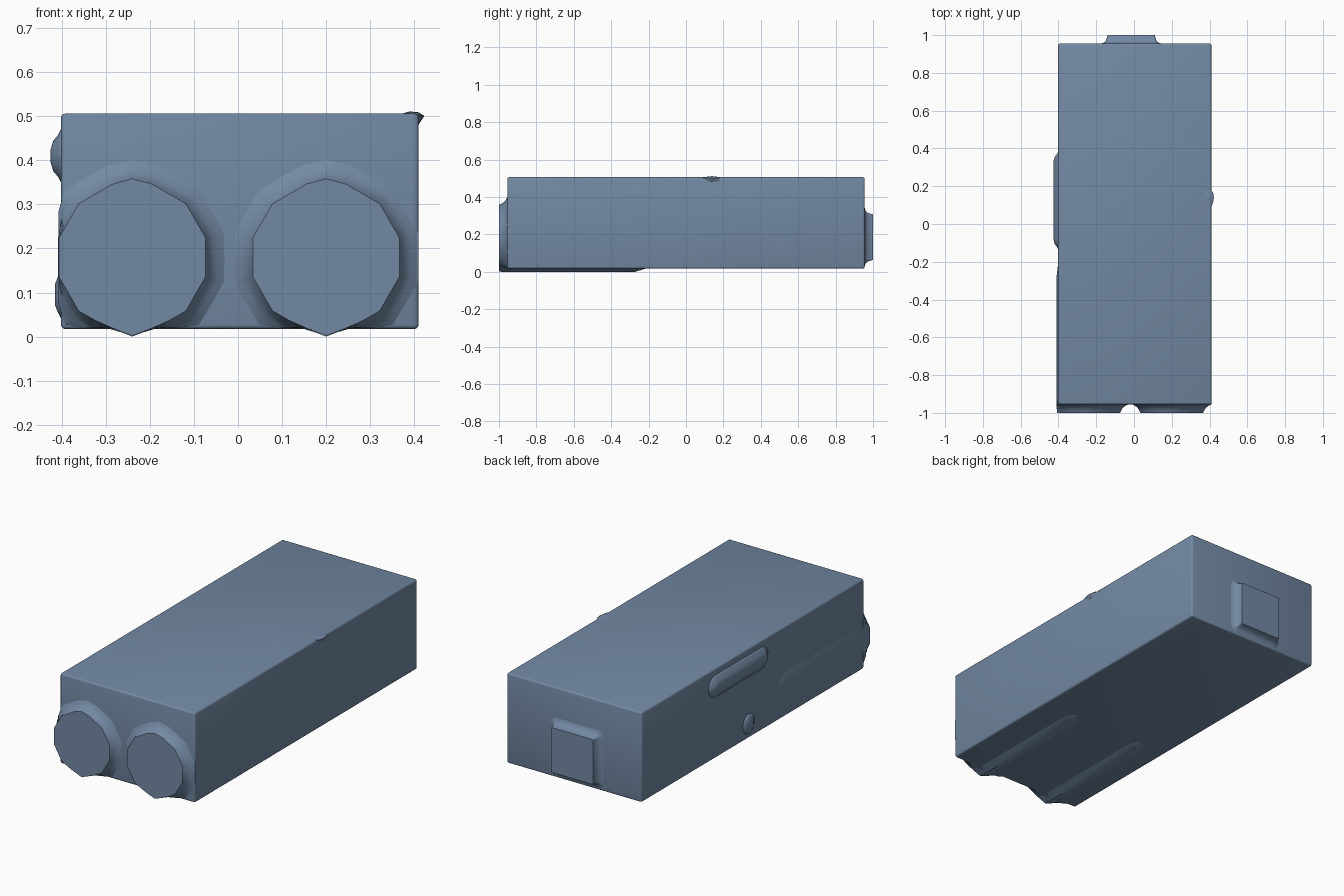
import bpy, bmesh, math

if "Cube" in bpy.data.objects:
    bpy.data.objects.remove(bpy.data.objects["Cube"], do_unlink=True)

COLOR = (0.17, 0.25, 0.37, 1)
mat = bpy.data.materials.new("slate_blue")
mat.use_nodes = True
mat.diffuse_color = COLOR
mat.node_tree.nodes["Principled BSDF"].inputs["Base Color"].default_value = COLOR

LEFT, RIGHT, FLOOR, ROOF, HALF = -0.402, 0.41, 0.017, 0.506, 0.955


def finish(name, bm, angle=40):
    bmesh.ops.recalc_face_normals(bm, faces=bm.faces)
    mesh = bpy.data.meshes.new(name)
    bm.to_mesh(mesh)
    bm.free()
    mesh.materials.append(mat)
    ob = bpy.data.objects.new(name, mesh)
    bpy.context.collection.objects.link(ob)
    bpy.ops.object.select_all(action="DESELECT")
    ob.select_set(True)
    bpy.context.view_layer.objects.active = ob
    bpy.ops.object.shade_smooth_by_angle(angle=math.radians(angle))
    return ob


def loft(name, rings, angle=40):
    """Skin a list of closed rings and cap both ends."""
    bm = bmesh.new()
    loops = [[bm.verts.new(p) for p in ring] for ring in rings]
    for a, b in zip(loops, loops[1:]):
        for i in range(len(a)):
            j = (i + 1) % len(a)
            bm.faces.new((a[i], a[j], b[j], b[i]))
    bm.faces.new(loops[0])
    bm.faces.new(loops[-1])
    return finish(name, bm, angle)


def rounded_rect(a, b, r, n=5):
    """Outline of half size a by half size b with corner radius r."""
    pts = []
    for k, (sx, sy) in enumerate(((1, 1), (-1, 1), (-1, -1), (1, -1))):
        for i in range(n):
            t = (k + i / (n - 1)) * math.pi / 2
            pts.append((sx * (a - r) + r * math.cos(t), sy * (b - r) + r * math.sin(t)))
    return pts


def mound(name, a, b, r, steps, place, angle=40):
    """Raised pad: each step is (outward offset, height)."""
    rings = [[place(u, v, h) for u, v in rounded_rect(a + o, b + o, r + o)] for o, h in steps]
    return loft(name, rings, angle)


# Main case with softly rounded edges
bm = bmesh.new()
bmesh.ops.create_cube(bm, size=1)
for v in bm.verts:
    v.co = (LEFT if v.co.x < 0 else RIGHT,
            math.copysign(HALF, v.co.y),
            FLOOR if v.co.z < 0 else ROOF)
bmesh.ops.bevel(bm, geom=bm.edges[:], offset=0.01, segments=3, profile=0.5, affect="EDGES")
finish("case", bm)

# Twin front lenses: twelve flats, pointed top and bottom, flared foot
FLARE = ((0, -1.0), (0.007, -0.985), (0.016, -0.972), (0.028, -0.963), (0.045, -0.954), (0.045, -0.94))


def lens_ring(cx, offset, y):
    ring = []
    for i in range(24):
        t = i * math.pi / 12
        r = 0.172 if i % 2 else 0.166
        low = FLOOR + 0.002
        if i in (6, 18):
            r, low = 0.178, 0.002
        x = cx + (r + offset) * math.cos(t)
        z = 0.18 + (r + offset) * math.sin(t)
        ring.append((min(max(x, LEFT - 0.005), RIGHT), y, max(z, low)))
    return ring


for side, cx in (("right", -0.24), ("left", 0.2)):
    loft(side + "_lens", [lens_ring(cx, o, y) for o, y in FLARE], 35)
    # Ridge where the barrel shows through the underside
    loft(side + "_barrel_ridge", [
        [(cx - w, y, FLOOR + 0.002), (cx, y, z), (cx + w, y, FLOOR + 0.002)]
        for w, y, z in ((0.05, -0.99, 0), (0.05, -0.27, 0), (0.02, -0.22, 0.016))])

# Ridge where the right barrel shows through the side
loft("side_barrel_ridge", [
    [(LEFT + 0.002, y, 0.18 - w), (x, y, 0.18 - w / 2), (x, y, 0.18 + w / 2), (LEFT + 0.002, y, 0.18 + w)]
    for w, y, x in ((0.085, -0.98, -0.409), (0.085, -0.27, -0.409), (0.03, -0.22, -0.403))])

# Rear latch pad with a filleted foot
mound("rear_pad", 0.125, 0.122, 0.004,
      ((0.035, HALF - 0.01), (0.035, HALF), (0.02, HALF + 0.005), (0.009, HALF + 0.015),
       (0.003, HALF + 0.032), (0, 1.0)),
      lambda u, v, h: (u - 0.015, h, v + 0.185))

# Long side grip and small side button
mound("side_grip", 0.225, 0.028, 0.027,
      ((0.034, -0.01), (0.032, 0), (0.02, 0.006), (0.007, 0.017), (-0.012, 0.023)),
      lambda u, v, h: (LEFT - h, u + 0.125, v + 0.41), 60)
mound("side_button", 0.035, 0.04, 0.03,
      ((0.015, -0.01), (0.013, 0), (0, 0.007), (-0.015, 0.013)),
      lambda u, v, h: (LEFT - h, u + 0.035, v + 0.095), 60)

# Small tab on the upper left edge
loft("edge_tab", [
    [(0.365, y, 0.504), (0.39, y, 0.504 + 0.007 * s), (0.41, y, 0.504 + 0.005 * s),
     (0.408 + 0.015 * s, y, 0.501), (0.409, y, 0.48)]
    for y, s in ((0.09, 0.1), (0.12, 0.8), (0.14, 1), (0.16, 0.8), (0.18, 0.1))])
